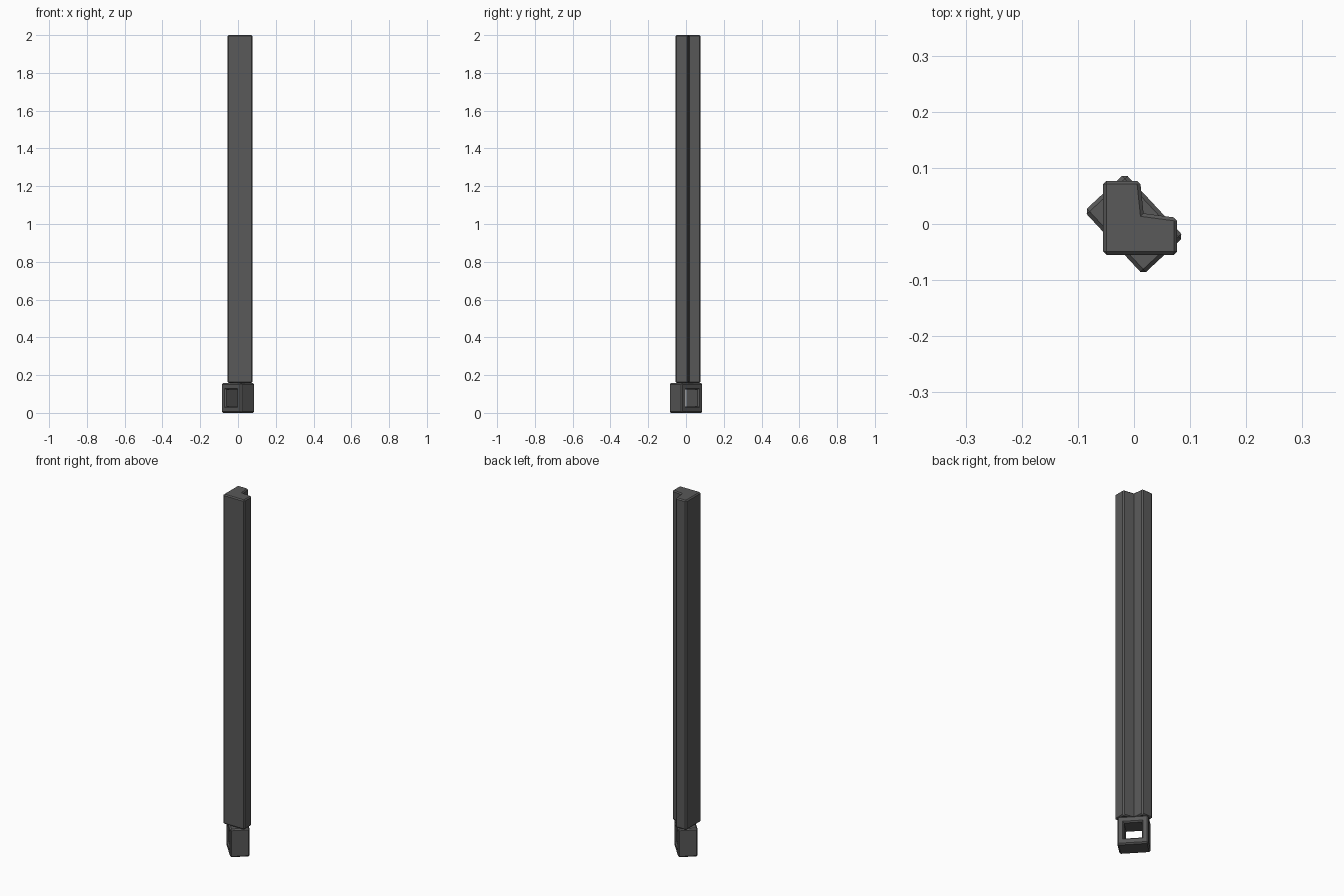
import bpy, bmesh, math
from mathutils import Matrix

if "Cube" in bpy.data.objects:
    bpy.data.objects.remove(bpy.data.objects["Cube"])

dark = bpy.data.materials.new("dark_grey")
dark.diffuse_color = (0.1, 0.1, 0.1, 1)
dark.use_nodes = True
dark.node_tree.nodes["Principled BSDF"].inputs["Base Color"].default_value = dark.diffuse_color


def finish(bm, name):
    bmesh.ops.remove_doubles(bm, verts=bm.verts, dist=1e-5)
    bmesh.ops.recalc_face_normals(bm, faces=bm.faces)
    me = bpy.data.meshes.new(name)
    bm.to_mesh(me)
    bm.free()
    me.materials.append(dark)
    ob = bpy.data.objects.new(name, me)
    bpy.context.collection.objects.link(ob)
    return ob


# L-shaped post: extruded profile with chamfered outer edges
profile = [(-0.055, -0.055), (0.077, -0.055), (0.077, 0.011),
           (0.017, 0.019), (0.011, 0.077), (-0.055, 0.077)]
bm = bmesh.new()
base = bm.faces.new([bm.verts.new((x, y, 0.158)) for x, y in profile])
ext = bmesh.ops.extrude_face_region(bm, geom=[base], use_keep_orig=True)
for v in ext["geom"]:
    if isinstance(v, bmesh.types.BMVert):
        v.co.z = 2.0
bmesh.ops.recalc_face_normals(bm, faces=bm.faces)
convex = [e for e in bm.edges if e.is_convex]
bmesh.ops.bevel(bm, geom=convex, offset=0.006, segments=1,
                affect='EDGES', clamp_overlap=True)
finish(bm, "post")


# Hollow foot block: rectangular rings swept through the opening and closed
def ring(bm, w, h, cut, depth):
    pts = [(w, h - cut), (w - cut, h), (cut - w, h), (-w, h - cut),
           (-w, cut - h), (cut - w, -h), (w - cut, -h), (w, cut - h)]
    return [bm.verts.new((x, depth, z + 0.079)) for x, z in pts]


W, H, D, C = 0.0772, 0.079, 0.0498, 0.007
w, h = 0.044, 0.044
section = [(W, H, C, C - D), (W - C, H - C, 0, -D),
           (w + C, h + C, 0, -D), (w, h, 0, C - D)]
section += [(a, b, c, -d) for a, b, c, d in reversed(section)]
bm = bmesh.new()
rings = [ring(bm, *s) for s in section]
for i, r in enumerate(rings):
    n = rings[(i + 1) % len(rings)]
    for j in range(8):
        k = (j + 1) % 8
        bm.faces.new((r[j], r[k], n[k], n[j]))
bmesh.ops.transform(bm, verts=bm.verts,
                    matrix=Matrix.Rotation(math.radians(-47.1), 4, 'Z'))
bmesh.ops.dissolve_degenerate(bm, dist=1e-5, edges=bm.edges)
finish(bm, "foot_block")
